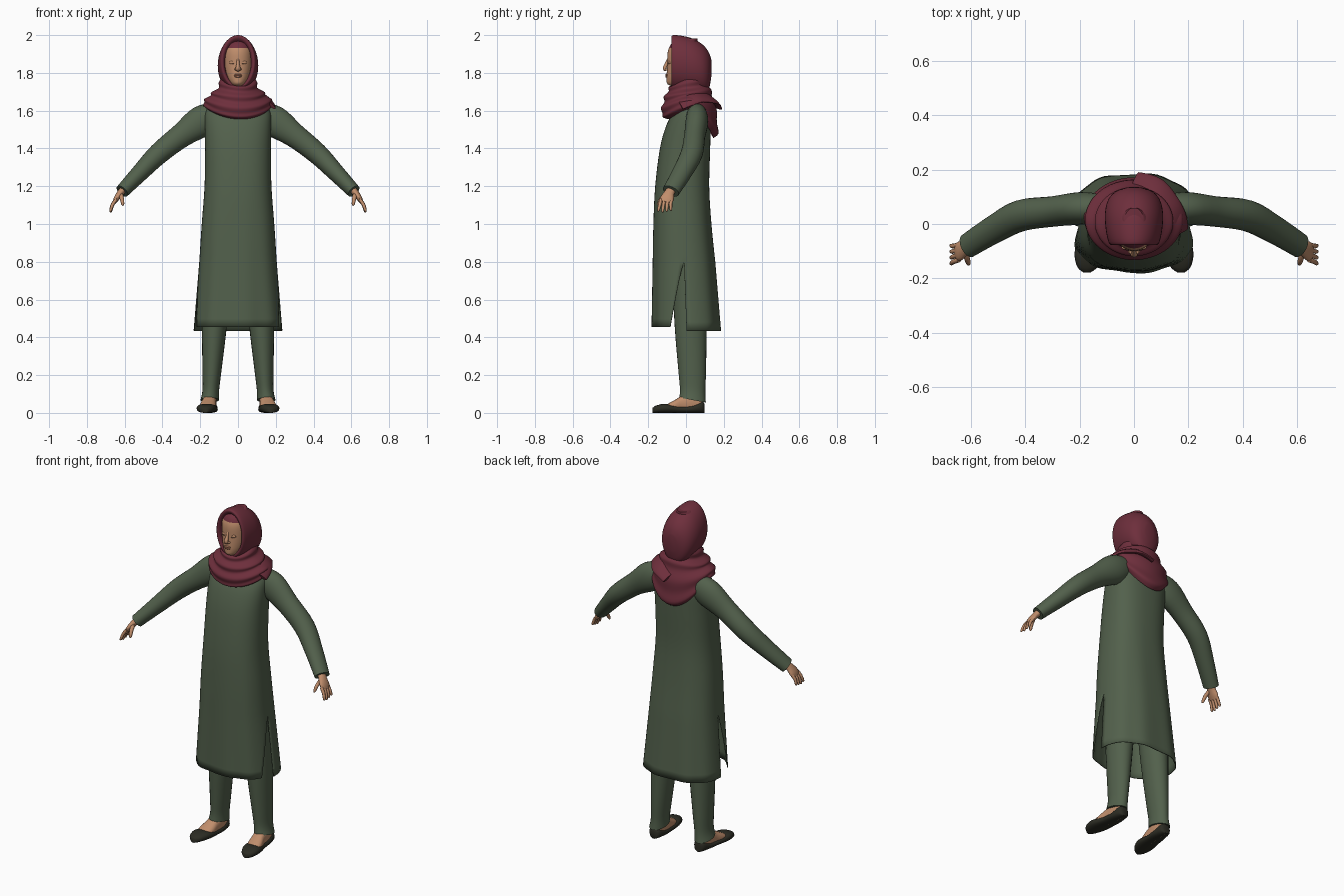
import bpy, bmesh, math
from mathutils import Vector

TAU = 2 * math.pi


def material(name, rgb):
    m = bpy.data.materials.new(name)
    m.diffuse_color = (*rgb, 1)
    return m


GREEN = material("dress_green", (0.085, 0.118, 0.072))
RED = material("scarf_burgundy", (0.155, 0.028, 0.045))
SKIN = material("skin", (0.53, 0.27, 0.15))
BLACK = material("shoe_dark", (0.025, 0.025, 0.017))
LIP = material("lip_brown", (0.40, 0.17, 0.10))
BROW = material("brow_brown", (0.20, 0.10, 0.06))


def finish(name, bm, *mats, angle=50):
    bmesh.ops.remove_doubles(bm, verts=bm.verts, dist=1e-5)
    bmesh.ops.recalc_face_normals(bm, faces=bm.faces)
    me = bpy.data.meshes.new(name)
    bm.to_mesh(me)
    bm.free()
    for m in mats:
        me.materials.append(m)
    ob = bpy.data.objects.new(name, me)
    bpy.context.collection.objects.link(ob)
    bpy.context.view_layer.objects.active = ob
    ob.select_set(True)
    bpy.ops.object.shade_smooth_by_angle(angle=math.radians(angle))
    ob.select_set(False)
    return ob


def skin_rings(bm, rings, closed=True, caps=True):
    """Bridge successive rings of points with quads."""
    vs = [[bm.verts.new(p) for p in r] for r in rings]
    n = len(vs[0])
    for a, b in zip(vs, vs[1:]):
        for i in range(n if closed else n - 1):
            j = (i + 1) % n
            bm.faces.new((a[i], a[j], b[j], b[i]))
    if caps:
        bm.faces.new(vs[0])
        bm.faces.new(vs[-1])


def oval(t, e=2.0):
    c, s = math.cos(t), math.sin(t)
    return (math.copysign(abs(c) ** (2 / e), c), math.copysign(abs(s) ** (2 / e), s))


def smooth_rows(rows, sub=4):
    """Catmull-Rom resampling of a list of number tuples."""
    out = []
    for i in range(len(rows) - 1):
        p = [rows[max(0, min(len(rows) - 1, i + k))] for k in (-1, 0, 1, 2)]
        for k in range(sub):
            t = k / sub
            out.append(tuple(0.5 * (2 * b + (c - a) * t + (2 * a - 5 * b + 4 * c - d) * t * t
                                    + (3 * b - a - 3 * c + d) * t ** 3) for a, b, c, d in zip(*p)))
    return out + [tuple(rows[-1])]


def tube(bm, rows, hint=(0, 1, 0), n=16, sub=4):
    """Rows are x, y, z, radius along hint, radius across."""
    rows = smooth_rows(rows, sub)
    pts = [Vector(r[:3]) for r in rows]
    rings = []
    for i, r in enumerate(rows):
        tan = (pts[min(i + 1, len(pts) - 1)] - pts[max(i - 1, 0)]).normalized()
        u = Vector(hint)
        u = (u - tan * u.dot(tan)).normalized()
        w = tan.cross(u)
        rings.append([pts[i] + u * r[3] * math.cos(TAU * k / n) + w * r[4] * math.sin(TAU * k / n)
                      for k in range(n)])
    skin_rings(bm, rings)


def mirrored(bm):
    geo = bmesh.ops.duplicate(bm, geom=bm.verts[:] + bm.edges[:] + bm.faces[:])["geom"]
    for v in geo:
        if isinstance(v, bmesh.types.BMVert):
            v.co.x *= -1


def ball(bm, c, r):
    vs = bmesh.ops.create_uvsphere(bm, u_segments=16, v_segments=10, radius=1)["verts"]
    for v in vs:
        v.co = Vector((c[0] + v.co.x * r[0], c[1] + v.co.y * r[1], c[2] + v.co.z * r[2]))


# Long dress: closed bodice, then front and back panels split at the sides
def dress_point(row, t):
    z, hw, yf, yb = row
    x, y = oval(t, 2.45)
    low = max(0, (1.25 - z) / 0.8)
    fold = 1 + 0.022 * low * math.cos(9 * t + 0.6) * math.sin(t) ** 2
    return Vector((hw * x * fold, (yf + yb) / 2 + (yb - yf) / 2 * y * fold, z))


bodice = smooth_rows([(0.80, 0.205, -0.175, 0.155), (1.0, 0.192, -0.172, 0.135), (1.2, 0.177, -0.163, 0.123),
                      (1.4, 0.174, -0.138, 0.128), (1.52, 0.176, -0.105, 0.13), (1.59, 0.173, -0.068, 0.125),
                      (1.635, 0.145, -0.04, 0.112), (1.67, 0.08, -0.01, 0.09)])
bm = bmesh.new()
skin_rings(bm, [[dress_point(r, TAU * k / 64) for k in range(64)] for r in bodice], caps=False)
for front in (True, False):
    rings = []
    for k in range(9):
        f = k / 8
        z = 0.80 - f * (0.345 if front else 0.365)
        row = (z, 0.205 + 0.03 * f, -0.175 - 0.004 * f, 0.155 + 0.03 * f)
        a = 0.42 * f if front else 0
        start = math.pi if front else 0
        rings.append([dress_point(row, start + a + (math.pi - 2 * a) * i / 32) for i in range(33)])
    skin_rings(bm, rings, closed=False, caps=False)
dress = finish("dress", bm, GREEN)
mod = dress.modifiers.new("cloth", "SOLIDIFY")
mod.thickness = 0.005

# Sleeves
bm = bmesh.new()
tube(bm, [(0.10, 0.055, 1.585, 0.05, 0.06), (0.19, 0.058, 1.545, 0.06, 0.083), (0.30, 0.046, 1.468, 0.056, 0.064),
          (0.42, 0.03, 1.372, 0.058, 0.056), (0.52, -0.022, 1.27, 0.052, 0.046),
          (0.613, -0.08, 1.173, 0.046, 0.037)], n=24)
mirrored(bm)
finish("sleeves", bm, GREEN)

# Hands: palm, four fingers and a thumb
bm = bmesh.new()
tube(bm, [(0.60, -0.07, 1.19, 0.024, 0.02), (0.622, -0.088, 1.165, 0.027, 0.018),
          (0.643, -0.1, 1.135, 0.036, 0.015), (0.654, -0.105, 1.115, 0.03, 0.01)])
for i in range(4):
    s = i - 1.5
    y = -0.104 + 0.019 * s
    drop = 0.053 - 0.005 * abs(s + 0.4)
    tube(bm, [(0.645, y, 1.13, 0.009, 0.009), (0.664, y - 0.006, 1.127 - drop * 0.5, 0.009, 0.009),
              (0.674, y - 0.009 + 0.003 * s, 1.12 - drop, 0.007, 0.007),
              (0.676, y - 0.01 + 0.003 * s, 1.114 - drop, 0.002, 0.002)], n=8, sub=2)
tube(bm, [(0.622, -0.1, 1.16, 0.012, 0.012), (0.615, -0.13, 1.135, 0.011, 0.011),
          (0.61, -0.146, 1.105, 0.008, 0.008), (0.61, -0.149, 1.097, 0.002, 0.002)], n=8, sub=2)
mirrored(bm)
finish("hands", bm, SKIN)

# Trousers with a slanted ankle hem
bm = bmesh.new()
rings = []
for x, y, z, rx, ry in smooth_rows([(0.105, 0.02, 0.85, 0.085, 0.1), (0.125, 0.025, 0.46, 0.066, 0.085),
                                    (0.138, 0.033, 0.22, 0.05, 0.073), (0.144, 0.035, 0.12, 0.044, 0.067),
                                    (0.15, 0.035, 0.068, 0.049, 0.07)]):
    slant = max(0, 0.2 - z) * 0.1
    rings.append([(x + rx * math.cos(TAU * k / 24), y + ry * math.sin(TAU * k / 24),
                   z - slant * math.sin(TAU * k / 24)) for k in range(24)])
skin_rings(bm, rings)
mirrored(bm)
finish("trousers", bm, GREEN)


# Feet and slip-on shoes, lofted from heel to toe
def foot_loft(name, rows, mat):
    bm = bmesh.new()
    rings = []
    for y, x, hw, top in smooth_rows(rows, 3):
        ring = []
        for k in range(20):
            u, w = oval(TAU * k / 20, 2.5)
            ring.append((x + hw * u, y, top * (0.5 + 0.5 * w)))
        rings.append(ring)
    skin_rings(bm, rings)
    mirrored(bm)
    finish(name, bm, mat)


foot_loft("feet", [(0.085, 0.148, 0.022, 0.08), (0.07, 0.148, 0.03, 0.1), (0.03, 0.149, 0.036, 0.115),
                   (-0.02, 0.153, 0.037, 0.092), (-0.06, 0.159, 0.043, 0.068),
                   (-0.10, 0.165, 0.04, 0.046), (-0.12, 0.168, 0.02, 0.03)], SKIN)
foot_loft("shoes", [(0.098, 0.148, 0.016, 0.045), (0.085, 0.148, 0.034, 0.062), (0.03, 0.15, 0.043, 0.04),
                    (-0.03, 0.155, 0.046, 0.037), (-0.08, 0.162, 0.053, 0.045), (-0.12, 0.168, 0.051, 0.048),
                    (-0.16, 0.172, 0.036, 0.038), (-0.178, 0.173, 0.014, 0.026)], BLACK)

# Head, with an under-cap above the forehead
bm = bmesh.new()
rings = []
for z, yf, hw in smooth_rows([(1.72, -0.055, 0.03), (1.74, -0.097, 0.042), (1.765, -0.103, 0.057),
                              (1.80, -0.102, 0.067), (1.85, -0.099, 0.074), (1.90, -0.098, 0.075),
                              (1.932, -0.09, 0.071), (1.96, -0.072, 0.06), (1.982, -0.03, 0.035)]):
    rings.append([(hw * math.cos(TAU * k / 32), (0.06 + yf) / 2 + (0.06 - yf) / 2 * math.sin(TAU * k / 32), z)
                  for k in range(32)])
skin_rings(bm, rings)
for f in bm.faces:
    f.material_index = int(f.calc_center_median().z > 1.932)
finish("head", bm, SKIN, RED)

# Nose, eyelids, brows and lips
bm = bmesh.new()
tube(bm, [(0, -0.09, 1.876, 0.008, 0.007), (0, -0.102, 1.85, 0.009, 0.008), (0, -0.113, 1.825, 0.01, 0.013),
          (0, -0.106, 1.812, 0.006, 0.012)], n=12)
for s in (-1, 1):
    ball(bm, (0.03 * s, -0.087, 1.855), (0.016, 0.008, 0.009))
    ball(bm, (0.012 * s, -0.103, 1.818), (0.007, 0.009, 0.006))
finish("nose_and_eyelids", bm, SKIN)
bm = bmesh.new()
for s in (-1, 1):
    tube(bm, [(0.017 * s, -0.094, 1.85, 0.002, 0.0015), (0.03 * s, -0.0945, 1.848, 0.002, 0.0015),
              (0.044 * s, -0.083, 1.851, 0.002, 0.0015)], n=6)
finish("eyelashes", bm, BROW)
bm = bmesh.new()
ball(bm, (0, -0.103, 1.789), (0.023, 0.007, 0.005))
ball(bm, (0, -0.102, 1.781), (0.019, 0.008, 0.006))
finish("lips", bm, LIP)

# Hood of the scarf, lofted from the face opening to the back of the head
bm = bmesh.new()
rings = []
for y, zb, zt, hw in smooth_rows([(-0.03, 1.75, 1.95, 0.068), (-0.066, 1.737, 1.972, 0.072),
                                  (-0.077, 1.725, 1.991, 0.084), (-0.066, 1.712, 2.0, 0.094),
                                  (-0.02, 1.70, 1.996, 0.104), (0.04, 1.69, 1.98, 0.107),
                                  (0.09, 1.69, 1.948, 0.095), (0.12, 1.71, 1.91, 0.068),
                                  (0.134, 1.78, 1.87, 0.028)], 3):
    rings.append([(hw * math.cos(TAU * k / 40), y, (zb + zt) / 2 + (zt - zb) / 2 * math.sin(TAU * k / 40))
                  for k in range(40)])
skin_rings(bm, rings, caps=False)
bm.verts.ensure_lookup_table()
bm.faces.new(bm.verts[-40:])
finish("scarf_hood", bm, RED, angle=60)

# Draped cowl: each row is front/side/back height, half width, front and back depth
bm = bmesh.new()
rings = []
for zf, zs, zb, hw, yf, yb in smooth_rows([(1.735, 1.78, 1.78, 0.08, -0.06, 0.1),
                                           (1.725, 1.75, 1.765, 0.102, -0.092, 0.116),
                                           (1.70, 1.72, 1.735, 0.102, -0.092, 0.112),
                                           (1.675, 1.697, 1.71, 0.142, -0.118, 0.135),
                                           (1.645, 1.68, 1.67, 0.145, -0.114, 0.138),
                                           (1.615, 1.662, 1.61, 0.178, -0.133, 0.162),
                                           (1.585, 1.645, 1.54, 0.178, -0.124, 0.163),
                                           (1.565, 1.628, 1.48, 0.184, -0.122, 0.172),
                                           (1.555, 1.61, 1.455, 0.165, -0.095, 0.145)]):
    ring = []
    for k in range(56):
        c, s = math.cos(TAU * k / 56), math.sin(TAU * k / 56)
        z = zs + ((zb if s > 0 else zf) - zs) * abs(s) ** 1.6
        ring.append((hw * c, (yf + yb) / 2 + (yb - yf) / 2 * s, z + 0.008 * c * s))
    rings.append(ring)
skin_rings(bm, rings, caps=False)
finish("scarf_cowl", bm, RED, angle=60)

# Loose scarf end laid over one shoulder
bm = bmesh.new()
tube(bm, [(0.0, 0.15, 1.63, 0.012, 0.05), (0.08, 0.13, 1.665, 0.012, 0.05), (0.135, 0.07, 1.672, 0.012, 0.045),
          (0.162, 0.02, 1.655, 0.012, 0.042), (0.17, -0.03, 1.632, 0.01, 0.04)], hint=(0.55, 0.2, 0.8))
finish("scarf_end", bm, RED)
